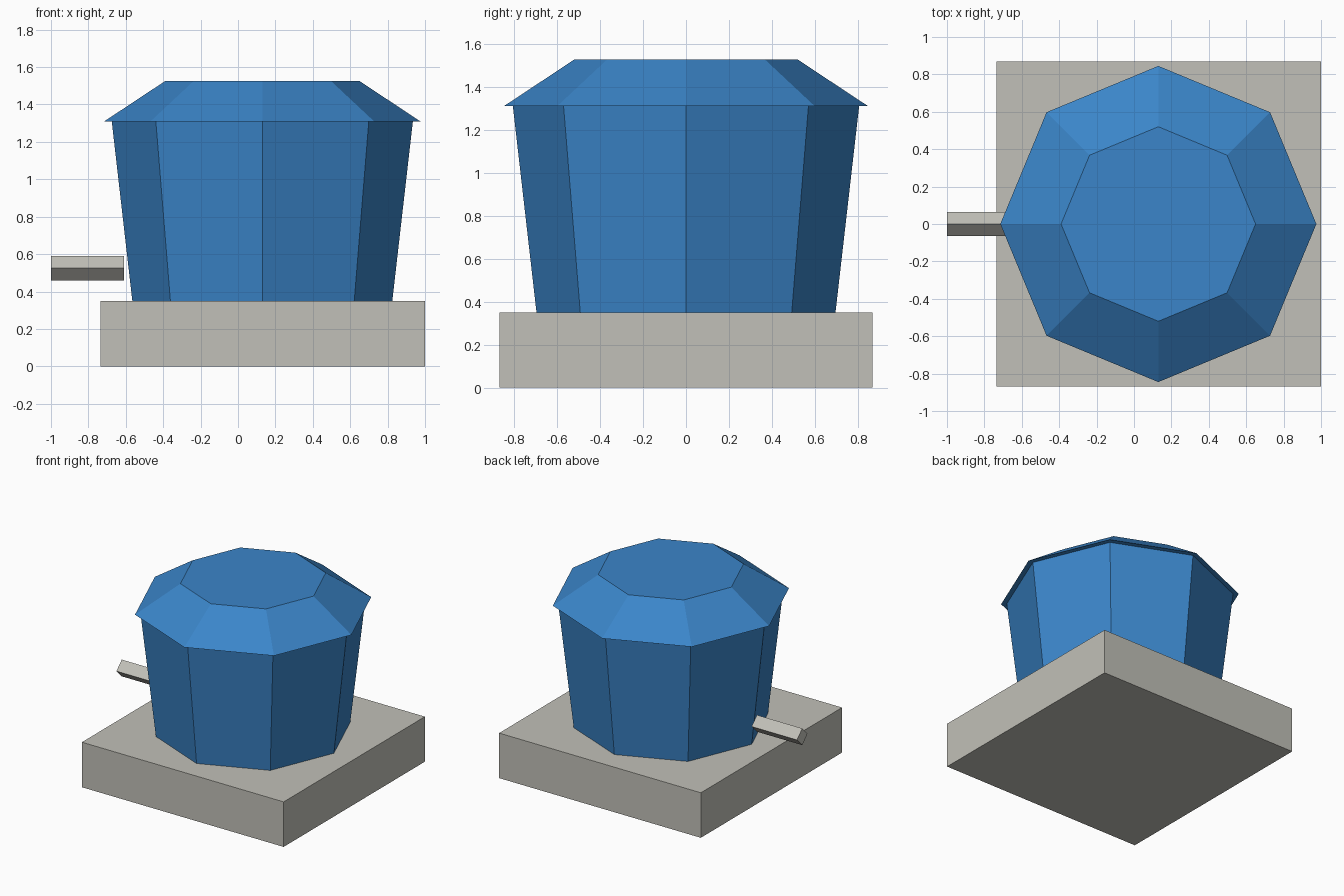
import bpy, bmesh
from math import pi, cos, sin
from mathutils import Matrix

if "Cube" in bpy.data.objects:
    bpy.data.objects.remove(bpy.data.objects["Cube"])


def material(name, rgb):
    m = bpy.data.materials.new(name)
    m.diffuse_color = (*rgb, 1)
    m.use_nodes = True
    m.node_tree.nodes["Principled BSDF"].inputs["Base Color"].default_value = m.diffuse_color
    return m


BLUE = material("blue", (0.043, 0.235, 0.585))
GREY = material("warm grey", (0.535, 0.527, 0.479))


def add_object(name, bm, mat):
    bmesh.ops.recalc_face_normals(bm, faces=bm.faces)
    mesh = bpy.data.meshes.new(name)
    bm.to_mesh(mesh)
    bm.free()
    mesh.materials.append(mat)
    obj = bpy.data.objects.new(name, mesh)
    bpy.context.collection.objects.link(obj)
    return obj


def frustum(name, mat, sides, r1, r2, length, matrix):
    """Closed tapered prism along local z, first corner on local x."""
    bm = bmesh.new()
    rings = []
    for r, z in ((r1, 0), (r2, length)):
        rings.append([bm.verts.new((r * cos(2 * pi * i / sides),
                                    r * sin(2 * pi * i / sides), z))
                      for i in range(sides)])
    low, high = rings
    for i in range(sides):
        j = (i + 1) % sides
        bm.faces.new((low[i], low[j], high[j], high[i]))
    bm.faces.new(low[::-1])
    bm.faces.new(high)
    bm.transform(matrix)
    return add_object(name, bm, mat)


# Square base slab
bm = bmesh.new()
bmesh.ops.create_cube(bm, size=1, matrix=Matrix.Translation((0.1325, 0, 0.175))
                      @ Matrix.Diagonal((1.735, 1.735, 0.35, 1)))
add_object("base_slab", bm, GREY)

# Octagonal tank widening upwards, and its overhanging lid
frustum("tank_body", BLUE, 8, 0.695, 0.805, 0.96, Matrix.Translation((0.13, 0, 0.35)))
frustum("tank_lid", BLUE, 8, 0.845, 0.52, 0.215, Matrix.Translation((0.13, 0, 1.31)))

# Four-sided outlet pipe, edge up, pointing left
frustum("outlet_pipe", GREY, 4, 0.065, 0.065, 0.39,
        Matrix.Translation((-1.0, 0, 0.525)) @ Matrix.Rotation(pi / 2, 4, 'Y'))
